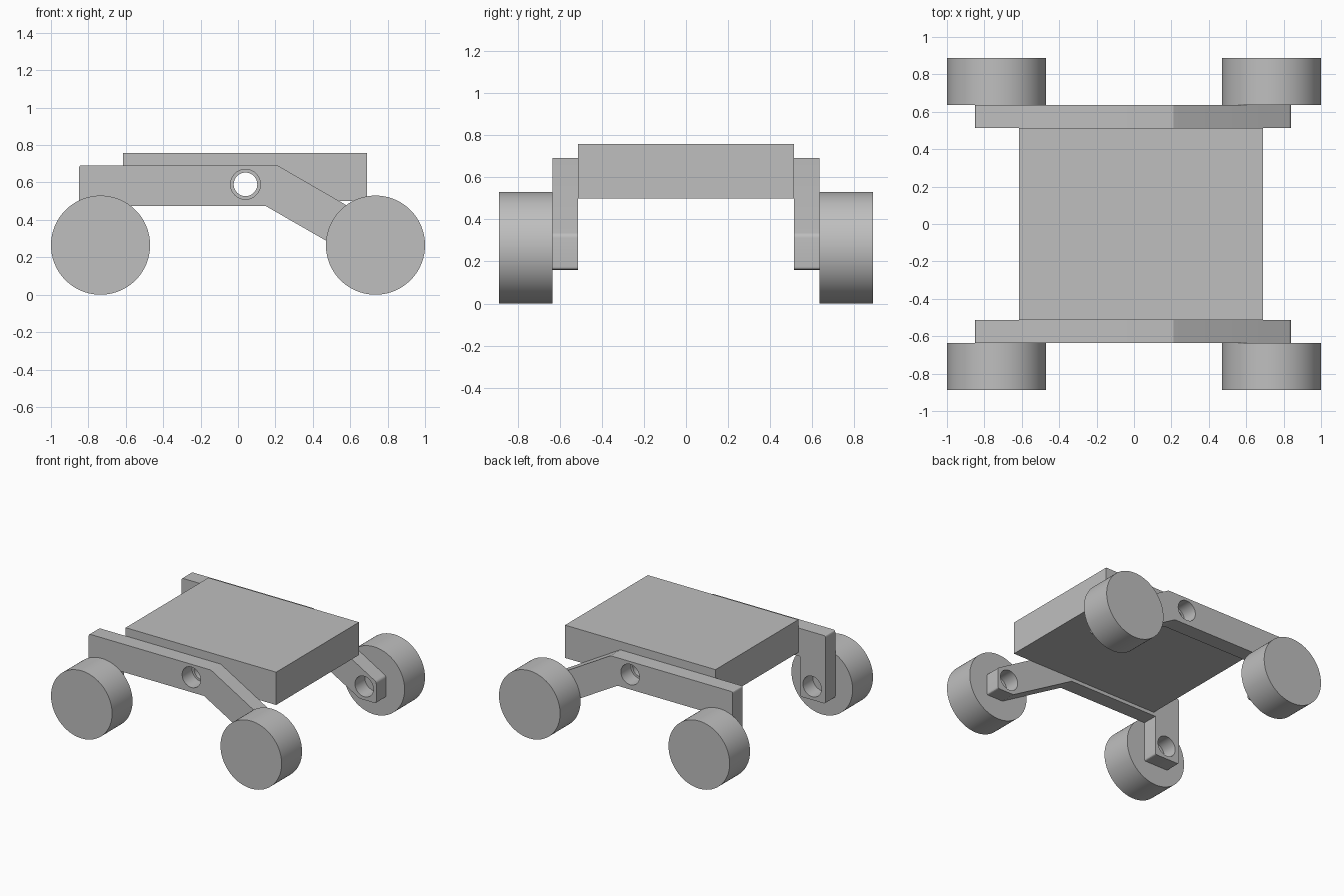
import bpy, bmesh, math
from mathutils import Vector

cube = bpy.data.objects.get("Cube")
if cube:
    bpy.data.objects.remove(cube, do_unlink=True)

grey = bpy.data.materials.new("plain grey")
grey.use_nodes = True
colour = (0.52, 0.52, 0.52, 1)
grey.diffuse_color = colour
grey.node_tree.nodes["Principled BSDF"].inputs["Base Color"].default_value = colour

# Shared dimensions
BODY_Y, ARM_Y, WHEEL_Y = 0.513, 0.635, 0.888
AXLE_X, RADIUS = 0.735, 0.265
PIVOT = (0.04, 0.59)


def extrude_xz(name, points, y0, y1):
    """Solid made by extruding an x-z outline from y0 to y1."""
    bm = bmesh.new()
    face = bm.faces.new([bm.verts.new((x, y0, z)) for x, z in points])
    grown = bmesh.ops.extrude_face_region(bm, geom=[face])["geom"]
    moved = [v for v in grown if isinstance(v, bmesh.types.BMVert)]
    bmesh.ops.translate(bm, verts=moved, vec=(0, y1 - y0, 0))
    bmesh.ops.recalc_face_normals(bm, faces=bm.faces)
    mesh = bpy.data.meshes.new(name)
    bm.to_mesh(mesh)
    bm.free()
    mesh.materials.append(grey)
    obj = bpy.data.objects.new(name, mesh)
    bpy.context.collection.objects.link(obj)
    return obj


def circle(centre, radius, count=64):
    turns = [math.tau * i / count for i in range(count)]
    return [(centre[0] + radius * math.cos(t), centre[1] + radius * math.sin(t))
            for t in turns]


def rounded(points, corners, r=0.016):
    """Replace the chosen outline corners with small arcs."""
    result = []
    for i, p in enumerate(points):
        p = Vector(p)
        if i not in corners:
            result.append(p)
            continue
        a = p + (Vector(points[i - 1]) - p).normalized() * r
        b = p + (Vector(points[(i + 1) % len(points)]) - p).normalized() * r
        for k in range(5):
            t = k / 4
            result.append(a * (1 - t) ** 2 + p * 2 * t * (1 - t) + b * t * t)
    return result


def activate(obj):
    bpy.ops.object.select_all(action='DESELECT')
    obj.select_set(True)
    bpy.context.view_layer.objects.active = obj


def drill(obj, centre, radius):
    """Bore a round hole along y through the object."""
    cutter = extrude_xz("hole_cutter", circle(centre, radius), -1.2, 1.2)
    cutter.hide_render = True
    mod = obj.modifiers.new("hole", 'BOOLEAN')
    mod.operation, mod.solver, mod.object = 'DIFFERENCE', 'EXACT', cutter
    activate(obj)
    bpy.ops.object.modifier_apply(modifier=mod.name)
    bpy.data.objects.remove(cutter, do_unlink=True)


def smooth(obj):
    activate(obj)
    bpy.ops.object.shade_smooth_by_angle(angle=math.radians(28))


# Body slab with the pivot bore
body = extrude_xz("body", [(-0.615, 0.5), (0.69, 0.5), (0.69, 0.757), (-0.615, 0.757)],
                  -BODY_Y, BODY_Y)
drill(body, PIVOT, 0.063)
smooth(body)

# Side arm outline: upright leg at one end, sloping leg at the other
arm_outline = rounded([(-0.85, 0.16), (-0.63, 0.16), (-0.63, 0.473), (0.15, 0.473),
                       (0.695, 0.16), (0.84, 0.16), (0.84, 0.328), (0.21, 0.692),
                       (-0.85, 0.692)], {0, 1, 5, 6, 8})

for side, label in ((-1, "front"), (1, "back")):
    arm = extrude_xz(label + "_arm", arm_outline, side * BODY_Y, side * ARM_Y)
    for centre in (PIVOT, (-AXLE_X, RADIUS), (AXLE_X, RADIUS)):
        drill(arm, centre, 0.08)
    smooth(arm)
    # Wheels on the outside of the arm
    for end, end_label in ((-1, "right"), (1, "left")):
        wheel = extrude_xz(f"{label}_{end_label}_wheel",
                           circle((end * AXLE_X, RADIUS), RADIUS, 96),
                           side * ARM_Y, side * WHEEL_Y)
        smooth(wheel)
